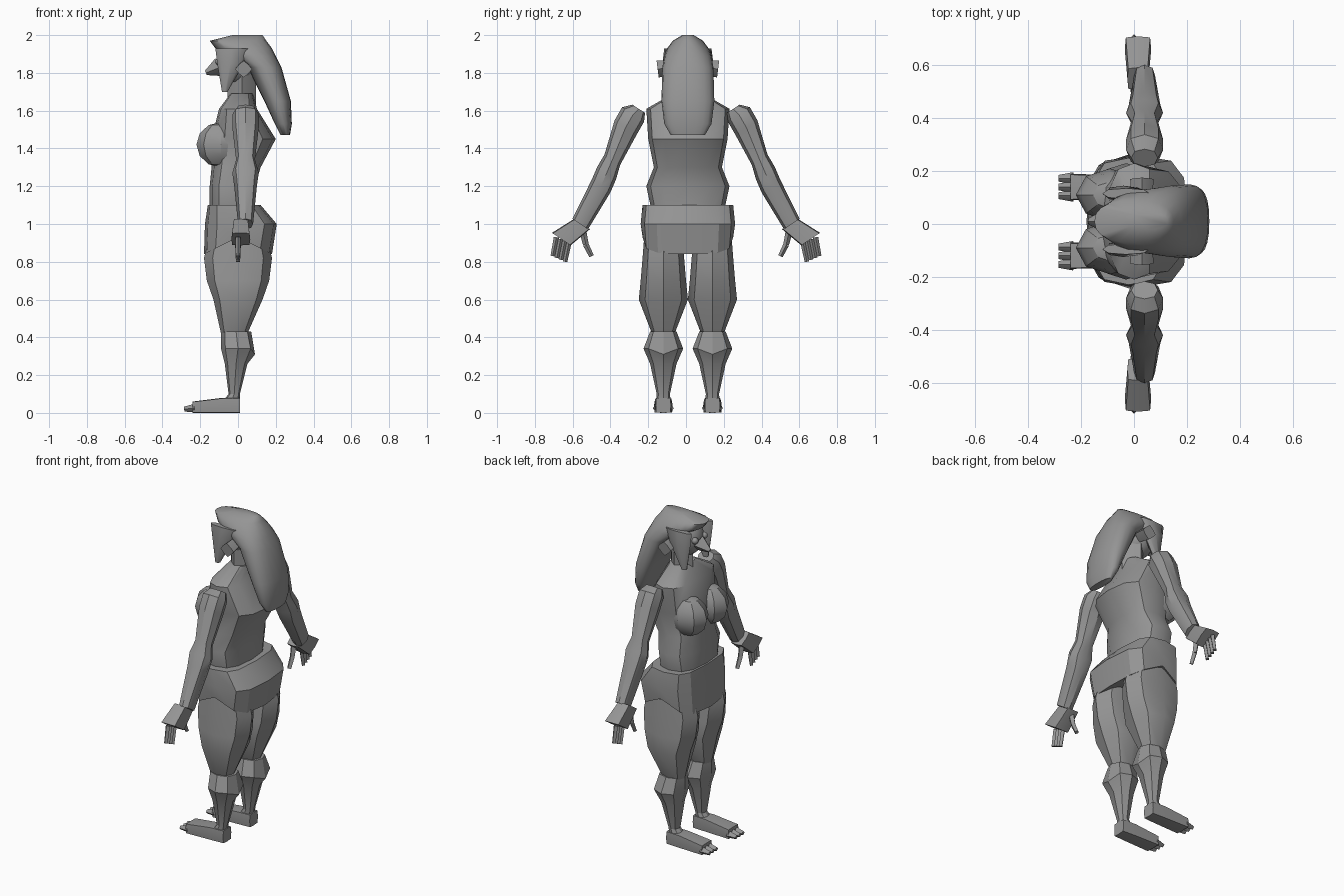
import bpy, bmesh, math
from mathutils import Vector

default_cube = bpy.data.objects.get("Cube")
if default_cube:
    bpy.data.objects.remove(default_cube)

# One plain colour for the whole figure
shade = .3
grey = bpy.data.materials.new("plain_grey")
grey.use_nodes = True
grey.diffuse_color = (shade, shade, shade, 1)
surface = grey.node_tree.nodes["Principled BSDF"]
surface.inputs["Base Color"].default_value = (shade, shade, shade, 1)


def finish(name, bm, smooth_angle):
    """Turn a bmesh into a named, shaded object."""
    bmesh.ops.recalc_face_normals(bm, faces=bm.faces)
    mesh = bpy.data.meshes.new(name)
    bm.to_mesh(mesh)
    bm.free()
    part = bpy.data.objects.new(name, mesh)
    bpy.context.collection.objects.link(part)
    mesh.materials.append(grey)
    bpy.ops.object.select_all(action="DESELECT")
    part.select_set(True)
    bpy.context.view_layer.objects.active = part
    bpy.ops.object.shade_smooth_by_angle(angle=math.radians(smooth_angle))


def superellipse(center, axis_u, axis_v, sides, roundness):
    """Closed cross-section; low roundness makes it boxy."""
    points = []
    for i in range(sides):
        angle = math.tau * i / sides
        cos, sin = round(math.cos(angle), 6), round(math.sin(angle), 6)
        points.append(center
                      + axis_u * math.copysign(abs(cos) ** roundness, cos)
                      + axis_v * math.copysign(abs(sin) ** roundness, sin))
    return points


def loft(name, sections, smooth_angle=35):
    """Skin consecutive cross-sections and cap both ends."""
    bm = bmesh.new()
    loops = [[bm.verts.new(point) for point in section] for section in sections]
    for lower, upper in zip(loops, loops[1:]):
        for i in range(len(lower)):
            bm.faces.new((lower[i - 1], lower[i], upper[i], upper[i - 1]))
    bm.faces.new(loops[0])
    bm.faces.new(loops[-1])
    finish(name, bm, smooth_angle)


def stacked(rows, y, sides=8, roundness=.85):
    """Level sections; each row is height, x centre, half depth, half width."""
    return [superellipse(Vector((x, y, z)), Vector((depth, 0, 0)),
                         Vector((0, width, 0)), sides, roundness)
            for z, x, depth, width in rows]


def stick(name, start, end, start_size, end_size):
    """Tapered square bar between two points."""
    start, end = Vector(start), Vector(end)
    axis = (end - start).normalized()
    side = axis.orthogonal().normalized()
    loft(name, [superellipse(point, side * size, axis.cross(side) * size, 8, .3)
                for point, size in ((start, start_size), (end, end_size))])


def ball(name, center, radii, segments, smooth_angle):
    """Ellipsoid with a chosen number of sides."""
    bm = bmesh.new()
    bmesh.ops.create_uvsphere(bm, u_segments=segments,
                              v_segments=segments // 2 + 2, radius=1)
    bmesh.ops.scale(bm, vec=radii, verts=bm.verts)
    bmesh.ops.translate(bm, vec=center, verts=bm.verts)
    finish(name, bm, smooth_angle)


middle = .01  # the symmetry plane of the body

# Torso and neck
torso = [(1.06, -.03, .12, .19), (1.2, -.03, .12, .22), (1.3, -.01, .13, .18),
         (1.45, .03, .17, .21), (1.61, 0, .1, .22), (1.69, .02, .06, .08)]
loft("torso", stacked(torso, middle, 12, .75))
stick("neck", (.02, middle, 1.6), (.02, middle, 1.8), .06, .06)

# Short skirt, with a hem that rises over both hips
skirt = stacked([(1.1, -.02, .14, .24), (1, .015, .19, .25), (.83, 0, .18, .24)],
                middle, 12, .6)
for point in skirt[-1]:
    point.z += max(0, .1 - abs(point.x) / 2)
loft("skirt", skirt, 25)

# Head and pointed nose
ball("head", (-.01, middle, 1.85), (.1, .1, .11), 20, 60)
stick("nose", (-.1, middle, 1.83), (-.17, middle, 1.8), .04, .01)

# Long hair: a cap with a fringe, flowing down the back
hair = [(2, .05, .08, .03), (1.97, 0, .15, .08), (1.93, .03, .15, .11),
        (1.89, .08, .12, .125), (1.83, .14, .09, .135), (1.65, .21, .07, .14),
        (1.53, .24, .045, .125), (1.47, .25, .025, .09)]
loft("hair", stacked(hair, middle, 20), 60)

thigh = [(.95, 0, .15, .1), (.82, 0, .18, .11), (.7, 0, .165, .12),
         (.6, 0, .13, .13), (.42, -.02, .07, .06)]
calf = [(.43, -.01, .08, .07), (.34, 0, .09, .105), (.26, -.01, .06, .07),
        (.1, -.02, .03, .035), (.05, -.04, .05, .04)]
foot = [(.01, .04, .04), (-.08, .04, .045), (-.24, .03, .05)]
lock = [(1.93, -.03, .09, .02), (1.85, -.04, .07, .03), (1.7, -.07, .015, .015)]

# Arm joints from shoulder to wrist: sideways, height, half width, half depth
arm = [(.25, 1.61, .04, .05), (.28, 1.58, .07, .07), (.32, 1.51, .07, .07),
       (.39, 1.34, .05, .05), (.42, 1.27, .06, .07), (.45, 1.2, .06, .06),
       (.56, 1, .05, .04)]
hand = [(.55, 1, .05, .04), (.66, .92, .06, .05)]

for label, side in (("left", -1), ("right", 1)):

    def limb(joints, x, roundness):
        """Sections set across the slanted axis of the arm."""
        across = Vector((0, side * .83, .55))
        return [superellipse(Vector((x, side * y, z)), Vector((depth, 0, 0)),
                             across * width, 8, roundness)
                for y, z, width, depth in joints]

    ball(label + "_bust", (-.09, middle + side * .1, 1.42), (.13, .1, .12), 8, 30)

    # Leg
    leg_y = middle + side * .13
    loft(label + "_thigh", stacked(thigh, leg_y))
    shin = stacked(calf, leg_y)
    shin[1][0].z -= .03
    loft(label + "_calf", shin, 20)

    # Foot with three short toes
    loft(label + "_foot", [superellipse(Vector((x, leg_y, half)), Vector((0, width, 0)),
                                        Vector((0, 0, half)), 8, .2)
                           for x, half, width in foot])
    for toe in (-1, 0, 1):
        toe_y = leg_y + toe * .033
        stick(f"{label}_toe_{toe + 2}", (-.23, toe_y, .025), (-.285, toe_y, .02), .018, .01)

    # Arm, hand, fingers and thumb
    loft(label + "_arm", limb(arm, .04, .85))
    loft(label + "_hand", limb(hand, .015, .25))
    for finger in range(4):
        knuckle = Vector((0, side * (.62 + finger * .022), .9 + finger * .01))
        tip = knuckle + Vector((0, side * .02, -.1))
        stick(f"{label}_finger_{finger + 1}", knuckle, tip, .011, .009)
    thumb_bend = (0, side * .53, .89)
    stick(label + "_thumb_base", (0, side * .55, .98), thumb_bend, .015, .012)
    stick(label + "_thumb_tip", thumb_bend, (0, side * .5, .83), .012, .01)

    # Ear, eye and the lock of hair that frames the face
    stick(label + "_ear", (.03, middle + side * .08, 1.83),
          (.03, middle + side * .16, 1.82), .03, .035)
    ball(label + "_eye", (-.1, middle + side * .045, 1.86), (.02, .02, .02), 12, 60)
    loft(label + "_hair_lock", stacked(lock, middle + side * .105), 50)
